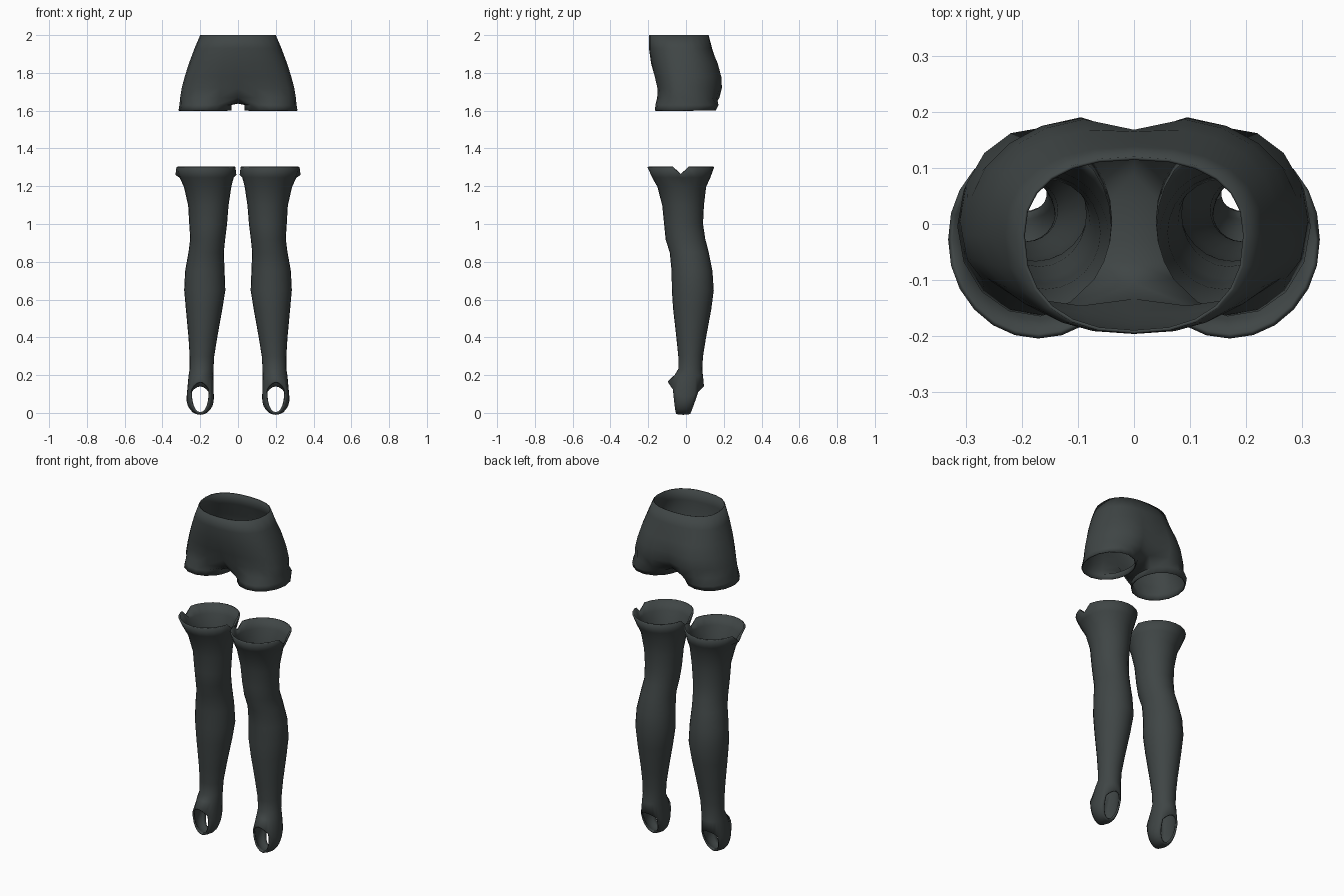
import bpy, bmesh
from math import sin, cos, pi, radians, exp

if "Cube" in bpy.data.objects:
    bpy.data.objects.remove(bpy.data.objects["Cube"], do_unlink=True)

fabric = bpy.data.materials.new("dark_grey_fabric")
fabric.use_nodes = True
COLOUR = (0.05, 0.06, 0.06, 1)
fabric.diffuse_color = COLOUR
bsdf = fabric.node_tree.nodes["Principled BSDF"]
bsdf.inputs["Base Color"].default_value = COLOUR
bsdf.inputs["Roughness"].default_value = 0.8


def bridge(bm, a, b, closed=True):
    """Join two equal rows of vertices with quads."""
    n = len(a)
    for i in range(n if closed else n - 1):
        k = (i + 1) % n
        bm.faces.new((a[i], a[k], b[k], b[i]))


def row(bm, points):
    return [bm.verts.new(p) for p in points]


def finish(bm, name, thickness, mirror=False):
    bmesh.ops.recalc_face_normals(bm, faces=bm.faces)
    mesh = bpy.data.meshes.new(name)
    bm.to_mesh(mesh)
    bm.free()
    ob = bpy.data.objects.new(name, mesh)
    bpy.context.collection.objects.link(ob)
    mesh.materials.append(fabric)
    if mirror:
        ob.modifiers.new("mirror", "MIRROR").merge_threshold = 0.002
    shell = ob.modifiers.new("cloth_thickness", "SOLIDIFY")
    shell.thickness = thickness
    shell.offset = -1
    bpy.ops.object.select_all(action="DESELECT")
    ob.select_set(True)
    bpy.context.view_layer.objects.active = ob
    bpy.ops.object.shade_smooth_by_angle(angle=radians(50))


def squash(v, p=0.85):
    return abs(v) ** p * (1 if v > 0 else -1)


# Shorts: half rings down to the crotch, then a leg loop, mirrored
# height, half width, front, back, front dip, back dip
HIPS = [
    (2.0, .20, -.195, .12, 0, 0),
    (1.93, .23, -.196, .138, 0, 0),
    (1.85, .26, -.185, .175, 0, .01),
    (1.78, .282, -.17, .196, .005, .028),
    (1.72, .298, -.157, .2, .018, .04),
    (1.67, .306, -.16, .188, .05, .06),
]
HALF, INNER, CY = 13, 5, -.02


def hip_row(z, w, front, back, dip_front, dip_back):
    points = []
    for i in range(HALF):
        t = -pi / 2 + pi * i / (HALF - 1)
        x = 0 if i in (0, HALF - 1) else w * squash(cos(t))
        s = squash(sin(t))
        y = CY + s * (back - CY if s > 0 else CY - front)
        fall = exp(-(x / .06) ** 2)
        y += (dip_front if s < 0 else -dip_back) * fall
        points.append((x, y, z))
    return points


def leg_loop(z, outer, front, back):
    cx, rx = (outer + .035) / 2, (outer - .035) / 2
    cy, ry = (front + back) / 2, (back - front) / 2
    angles = [radians(-140 + 280 * i / (HALF - 1)) for i in range(HALF)]
    angles += [radians(140 + 80 * i / (INNER + 1)) for i in range(1, INNER + 1)]
    return [(cx + rx * cos(a), cy + ry * sin(a), z) for a in angles]


bm = bmesh.new()
rows = [row(bm, hip_row(*h)) for h in HIPS]
for a, b in zip(rows, rows[1:]):
    bridge(bm, a, b, closed=False)
first, last = rows[-1][0].co, rows[-1][-1].co
crotch = []
for i in range(1, INNER + 1):
    p = last.lerp(first, i / (INNER + 1))
    p.z -= .033 * sin(pi * i / (INNER + 1)) ** .6
    crotch.append(p)
loops = [rows[-1] + row(bm, crotch),
         row(bm, leg_loop(1.63, .31, -.162, .172)),
         row(bm, leg_loop(1.6, .315, -.165, .157))]
for a, b in zip(loops, loops[1:]):
    bridge(bm, a, b)
finish(bm, "shorts", .006, mirror=True)

# Stockings: height, inner x, outer x, front y, back y
LEG = [
    (1.305, .018, .323, -.195, .14),
    (1.25, .032, .3, -.17, .12),
    (1.2, .045, .277, -.142, .097),
    (1.1, .06, .254, -.116, .085),
    (1.0, .068, .248, -.106, .08),
    (.92, .078, .243, -.098, .092),
    (.85, .085, .252, -.076, .11),
    (.75, .081, .27, -.066, .13),
    (.65, .077, .275, -.065, .137),
    (.55, .093, .266, -.058, .124),
    (.4, .12, .252, -.041, .096),
    (.3, .136, .246, -.031, .08),
    (.23, .14, .246, -.031, .076),
    (.195, .141, .252, -.052, .08),
]
SEG, SIDE, ARCH = 24, 3, 12


def ring(z, inner, outer, front, back, side):
    cx, rx = (inner + outer) / 2, (outer - inner) / 2
    cy, ry = (front + back) / 2, (back - front) / 2
    return [[side * (cx + rx * cos(2 * pi * i / SEG)),
             cy + ry * sin(2 * pi * i / SEG), z] for i in range(SEG)]


def stocking(name, side):
    bm = bmesh.new()
    rings = [ring(*r, side) for r in LEG]
    # Notches on both sides of the cuff
    for i in (0, SEG // 2):
        rings[0][i][2] -= .04
    # Arched ankle hem around the toe and heel openings
    hem = ring(.085, .138, .262, -.09, .085, side)
    for i, p in enumerate(hem):
        s = sin(2 * pi * i / SEG)
        p[2] += s * s * (.055 if s > 0 else .075)
    rings.append(hem)
    rows = [row(bm, r) for r in rings]
    for a, b in zip(rows, rows[1:]):
        bridge(bm, a, b)
    # Strap passing under the sole
    js = range(-SIDE, SIDE + 1)
    start = [rows[-1][j % SEG] for j in js]
    end = [rows[-1][SEG // 2 - j] for j in js]
    strap = [start]
    for k in range(1, ARCH):
        a = pi * k / ARCH
        points = []
        for j, v, w in zip(js, start, end):
            mid, half = (v.co + w.co) / 2, (v.co - w.co) / 2
            sole_y = -.015 + .035 * j / SIDE
            drop = sin(a)
            points.append((mid.x + half.x * cos(a) + side * .062 * 0.1 * cos(a) * drop,
                           v.co.y + (sole_y - v.co.y) * drop,
                           v.co.z * (1 - drop) + .004 * (j / SIDE) ** 2 * drop))
        strap.append(row(bm, points))
    strap.append(end)
    for a, b in zip(strap, strap[1:]):
        bridge(bm, a, b, closed=False)
    finish(bm, name, .01)


stocking("left_stocking", 1)
stocking("right_stocking", -1)
